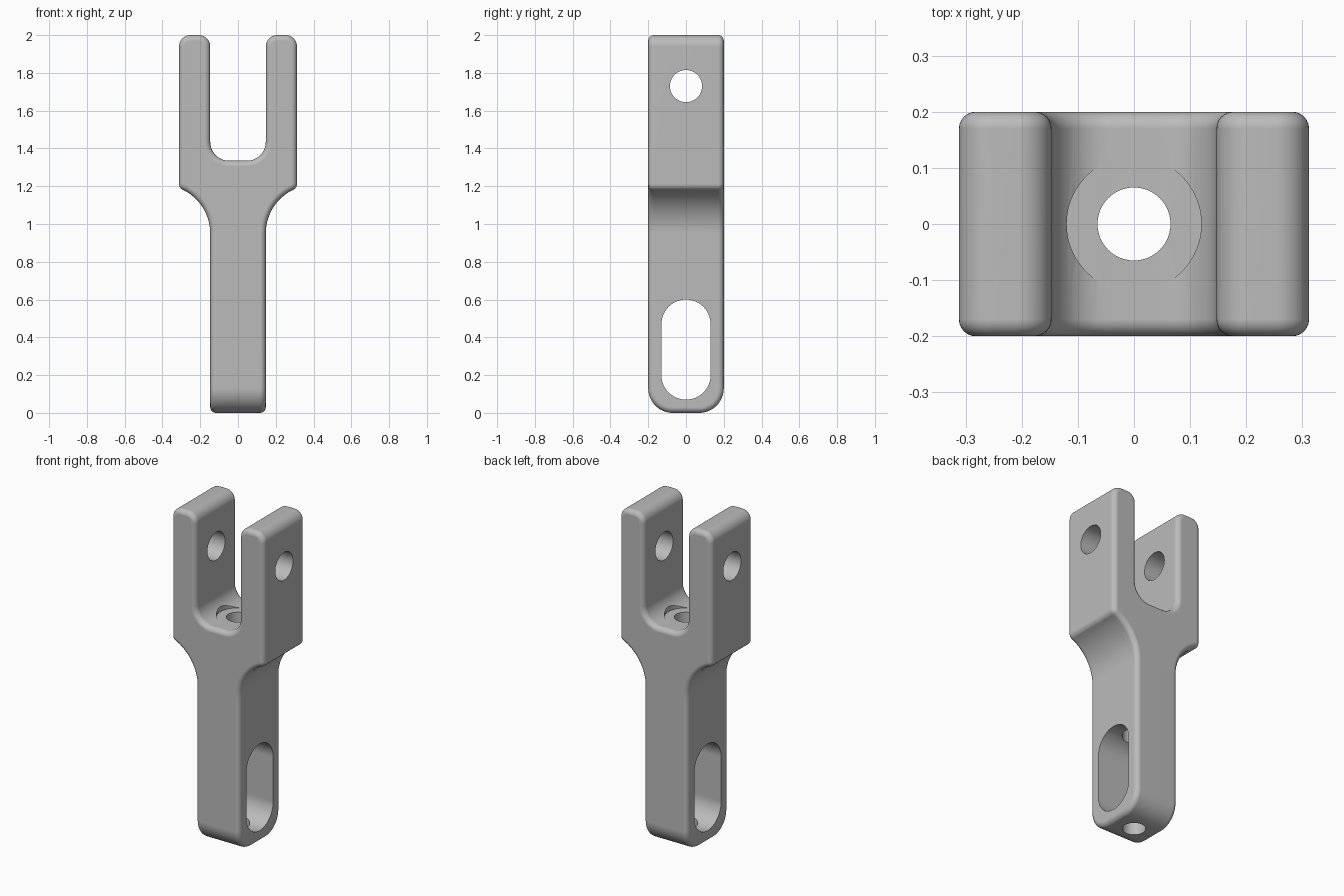
import bpy, bmesh, math
from mathutils import Matrix

if "Cube" in bpy.data.objects:
    bpy.data.objects.remove(bpy.data.objects["Cube"], do_unlink=True)

# Single plain metal colour
metal = bpy.data.materials.new("grey_metal")
metal.use_nodes = True
GREY = (0.5, 0.5, 0.5, 1)
metal.diffuse_color = GREY
metal.node_tree.nodes["Principled BSDF"].inputs["Base Color"].default_value = GREY

DEPTH = 0.2      # half depth in y
SHAFT = 0.147    # half width of shaft and of fork slot
PRONG = 0.312    # half width of fork
FLOOR = 1.335    # slot floor height


def add_object(name, bm):
    mesh = bpy.data.meshes.new(name)
    bmesh.ops.recalc_face_normals(bm, faces=bm.faces)
    bm.to_mesh(mesh)
    bm.free()
    obj = bpy.data.objects.new(name, mesh)
    bpy.context.collection.objects.link(obj)
    mesh.materials.append(metal)
    return obj


def arc(cx, cz, r, start, end, steps=10):
    """Points on an arc, angles in degrees."""
    angles = [math.radians(start + (end - start) * i / steps) for i in range(steps + 1)]
    return [(cx + r * math.cos(a), cz + r * math.sin(a)) for a in angles]


def prism(points, direction):
    """Extrude a closed outline of 3D points along a direction."""
    bm = bmesh.new()
    face = bm.faces.new([bm.verts.new(p) for p in points])
    new = bmesh.ops.extrude_face_region(bm, geom=[face])["geom"]
    verts = [v for v in new if isinstance(v, bmesh.types.BMVert)]
    bmesh.ops.translate(bm, verts=verts, vec=direction)
    return bm


def cylinder(name, r, length, matrix):
    bm = bmesh.new()
    bmesh.ops.create_cone(bm, cap_ends=True, segments=64, radius1=r, radius2=r,
                          depth=length, matrix=matrix)
    return add_object(name, bm)


# Fork outline: right half from the bottom up, then mirrored
flare = arc(SHAFT + 0.257, 0.95, 0.257, 180, 119, 14)
half = [(SHAFT, 0)] + flare
half += arc(PRONG - 0.035, 1.212, 0.035, -61, 0, 6)
half += arc(PRONG - 0.06, 1.94, 0.06, 0, 90)
half += arc(SHAFT + 0.06, 1.94, 0.06, 90, 180)
half += arc(SHAFT - 0.1, FLOOR + 0.1, 0.1, 0, -90)
outline = half + [(-x, z) for x, z in reversed(half)]
bm = prism([(x, -DEPTH, z) for x, z in outline], (0, 2 * DEPTH, 0))

# Rounded foot
foot = [e for e in bm.edges if all(v.co.z < 0.001 for v in e.verts)
        and abs(e.verts[0].co.y - e.verts[1].co.y) < 0.001]
bmesh.ops.bevel(bm, geom=foot, offset=0.13, segments=12, profile=0.5, affect="EDGES")
fork = add_object("clevis_fork", bm)

# Soft outer edges
bevel = fork.modifiers.new("soft_edges", "BEVEL")
bevel.width = 0.03
bevel.segments = 6
bevel.limit_method = "ANGLE"
bevel.angle_limit = math.radians(40)
bevel.use_clamp_overlap = False

# Cutters: pin holes, long bore, spot face and foot slot
across = Matrix.Rotation(math.pi / 2, 4, "Y")
slot = arc(0, 0.6 - 0.13, 0.13, 0, 180, 24) + arc(0, 0.07 + 0.13, 0.13, 180, 360, 24)
cutters = [
    cylinder("pin_hole_cutter", 0.085, 1, Matrix.Translation((0, 0, 1.73)) @ across),
    cylinder("bore_cutter", 0.065, 1.6, Matrix.Translation((0, 0, 0.7))),
    cylinder("spot_face_cutter", 0.12, 0.2, Matrix.Translation((0, 0, FLOOR + 0.101))),
    add_object("foot_slot_cutter", prism([(-0.5, y, z) for y, z in slot], (1, 0, 0))),
]
for cutter in cutters:
    cut = fork.modifiers.new(cutter.name, "BOOLEAN")
    cut.operation = "DIFFERENCE"
    cut.solver = "EXACT"
    cut.object = cutter

# Apply the cuts and drop the cutters
graph = bpy.context.evaluated_depsgraph_get()
fork_mesh = bpy.data.meshes.new_from_object(fork.evaluated_get(graph))
fork.modifiers.clear()
fork.data = fork_mesh
for cutter in cutters:
    bpy.data.objects.remove(cutter, do_unlink=True)

# Smooth fillets with crisp hole rims
bpy.ops.object.select_all(action="DESELECT")
fork.select_set(True)
bpy.context.view_layer.objects.active = fork
bpy.ops.object.shade_smooth_by_angle(angle=math.radians(30))
normals = fork.modifiers.new("even_shading", "WEIGHTED_NORMAL")
normals.keep_sharp = True
